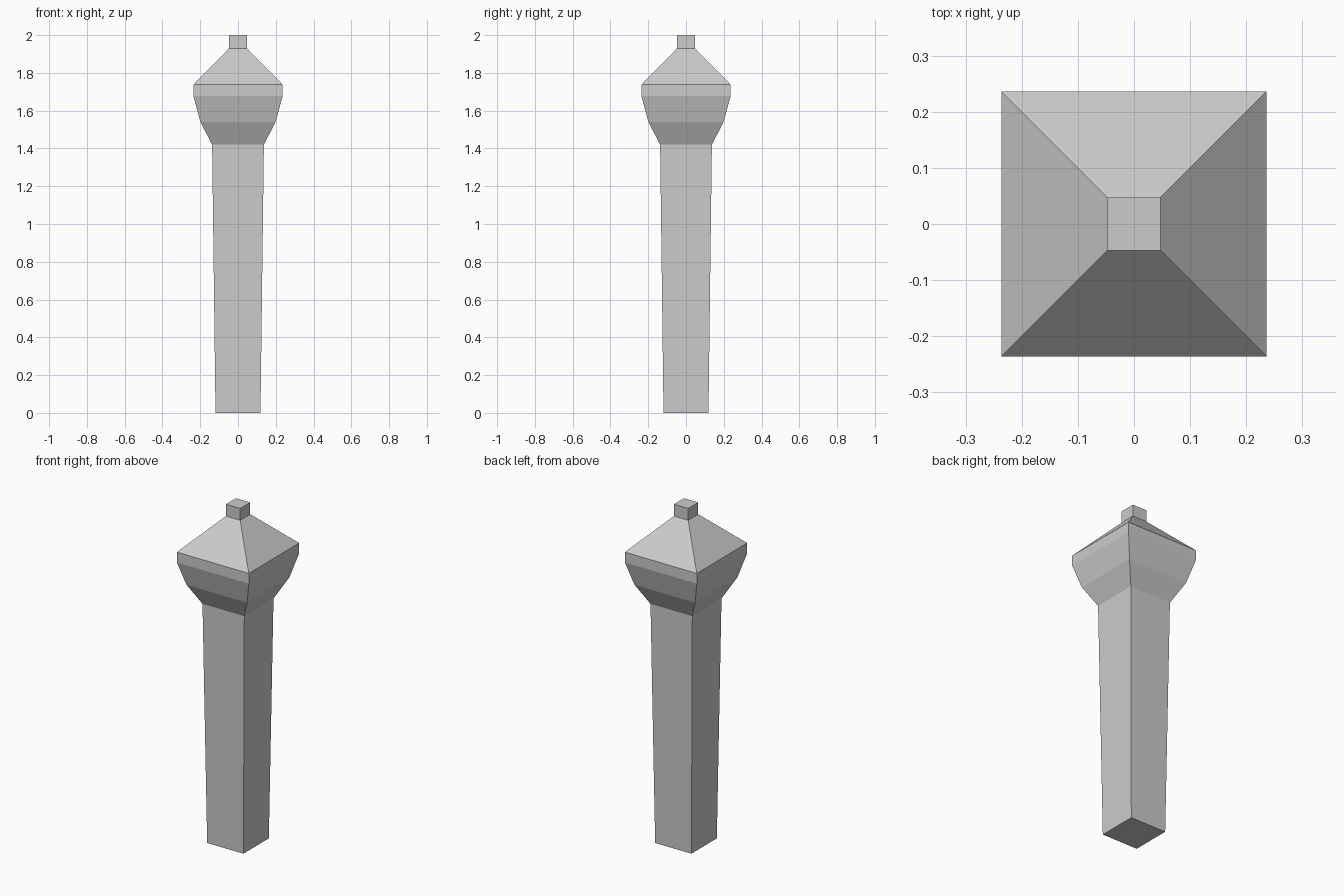
import bpy, bmesh

if "Cube" in bpy.data.objects:
    bpy.data.objects.remove(bpy.data.objects["Cube"])


def square_loft(name, profile, cap_bottom=False, cap_top=False):
    """Skin square rings given as (half width, height), bottom to top."""
    bm = bmesh.new()
    rings = [[bm.verts.new((sx * r, sy * r, z))
              for sx, sy in ((-1, -1), (1, -1), (1, 1), (-1, 1))]
             for r, z in profile]
    for low, high in zip(rings, rings[1:]):
        for i in range(4):
            j = (i + 1) % 4
            bm.faces.new((low[i], low[j], high[j], high[i]))
    if cap_bottom:
        bm.faces.new(rings[0][::-1])
    if cap_top:
        bm.faces.new(rings[-1])
    mesh = bpy.data.meshes.new(name)
    bm.to_mesh(mesh)
    bm.free()
    obj = bpy.data.objects.new(name, mesh)
    bpy.context.collection.objects.link(obj)
    return obj


# Slightly flaring shaft
square_loft("tower_shaft", [(0.119, 0), (0.137, 1.42)], cap_bottom=True)

# Flared head with a short vertical rim
square_loft("tower_head", [(0.137, 1.42), (0.199, 1.54), (0.236, 1.677), (0.236, 1.738)])

# Pyramid roof
square_loft("roof", [(0.236, 1.738), (0.047, 1.93)])

# Square knob on top
square_loft("roof_knob", [(0.047, 1.93), (0.047, 2.0)], cap_top=True)
